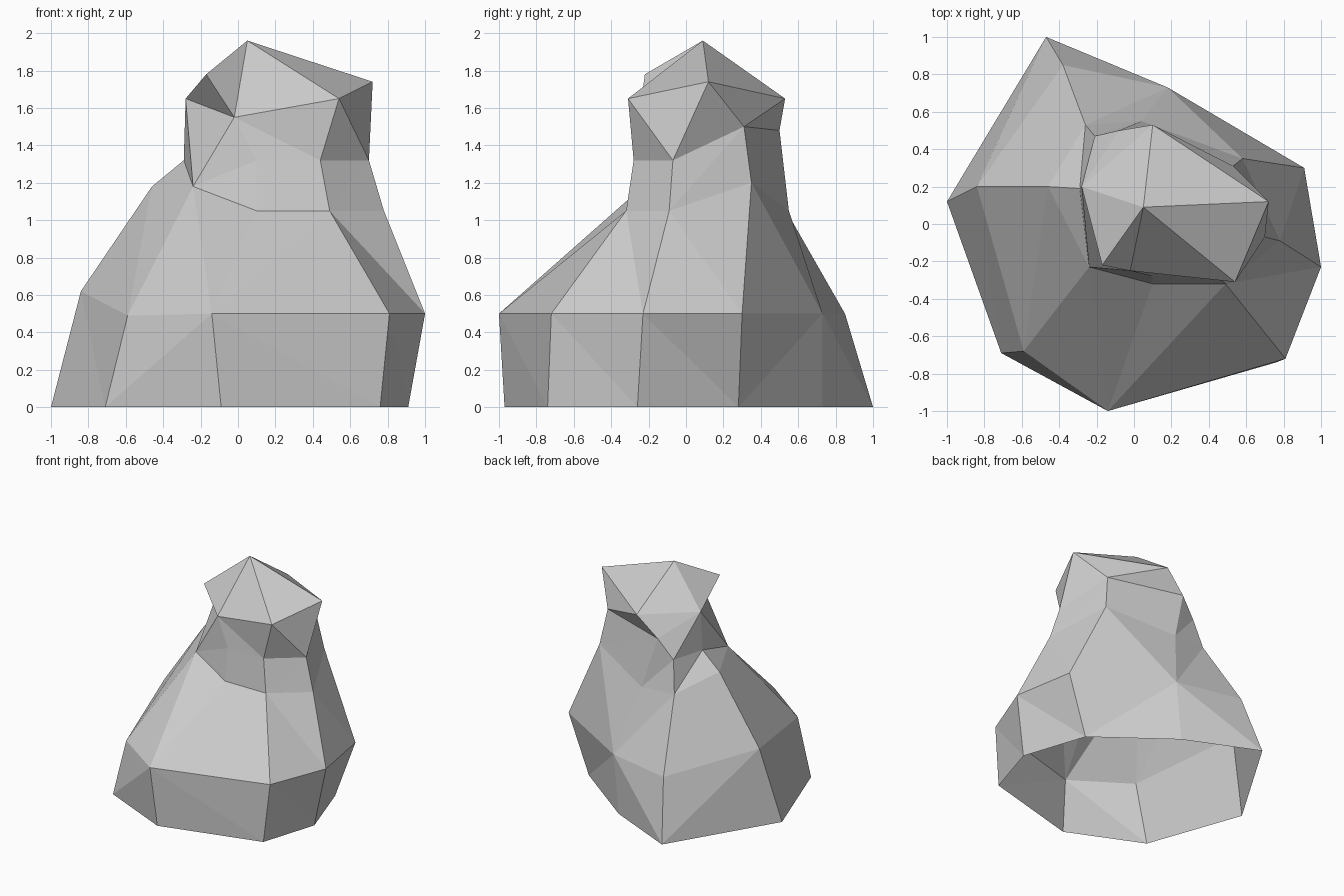
import bpy
import bmesh

default_cube = bpy.data.objects.get("Cube")
if default_cube:
    bpy.data.objects.remove(default_cube, do_unlink=True)


def make_material(name, colour):
    material = bpy.data.materials.new(name)
    material.use_nodes = True
    material.diffuse_color = colour
    material.node_tree.nodes["Principled BSDF"].inputs["Base Color"].default_value = colour
    return material


def add_ring(bm, points):
    return [bm.verts.new(point) for point in points]


def add_face(bm, *corners):
    # Repeated corners collapse, so a quad can taper to a triangle
    unique = list(dict.fromkeys(corners))
    if len(unique) > 2:
        bm.faces.new(unique)


def bridge(bm, lower, upper, diagonals):
    # Each slash tells which way that quad of the band is split
    count = len(lower)
    for i, slash in enumerate(diagonals):
        j = (i + 1) % count
        a, b, c, d = lower[i], lower[j], upper[j], upper[i]
        if slash == "/":
            add_face(bm, a, b, c)
            add_face(bm, a, c, d)
        else:
            add_face(bm, a, b, d)
            add_face(bm, b, c, d)


bm = bmesh.new()

# Open footing on the ground
base = add_ring(bm, [(x, y, 0) for x, y in (
    (-1, .12), (-.71, -.69), (-.09, -.97), (.76, -.74),
    (.91, -.26), (.73, .28), (.13, .73), (-.47, 1))])

# Widest part of the boulder
belly = add_ring(bm, (
    (-.84, .2, .62), (-.59, -.68, .49), (-.14, -1, .5), (.81, -.72, .5),
    (1, -.23, .5), (.91, .3, .5), (.18, .73, .5), (-.38, .85, .5)))

# Shoulder where the slope steepens
shoulder = add_ring(bm, (
    (-.46, .2, 1.18), (-.24, -.23, 1.18), (.1, -.32, 1.05), (.49, -.32, 1.05),
    (.78, -.09, 1.05), (.58, .35, 1.2), (.04, .55, 1.05), (-.26, .53, 1.06)))

# Neck, sharing one corner with the shoulder
neck = add_ring(bm, (
    (-.29, .19, 1.32), (.1, -.28, 1.32), (.44, -.28, 1.32), (.7, -.07, 1.32),
    (.53, .31, 1.5), (-.08, .5, 1.48), (-.21, .47, 1.32)))
neck.insert(1, shoulder[1])

# Crown corners, an overhanging brow and the peak
west, front, east_front, east, back, brow, peak = add_ring(bm, (
    (-.28, .2, 1.65), (-.02, -.25, 1.55), (.54, -.31, 1.65), (.72, .12, 1.74),
    (.1, .53, 1.65), (-.17, -.22, 1.78), (.05, .09, 1.96)))
crown = [west, front, front, east_front, east, east, back, west]

# Walls
bridge(bm, base, belly, "\\/\\\\\\/\\/")
bridge(bm, belly, shoulder, "\\\\/\\\\\\/\\")
bridge(bm, shoulder, neck, "////////")
bridge(bm, neck, crown, "\\/\\\\////")

# Faceted cap and underside of the brow
cap = [west, brow, front, east_front, east, back]
for i, corner in enumerate(cap):
    add_face(bm, corner, cap[(i + 1) % len(cap)], peak)
add_face(bm, west, front, brow)

mesh = bpy.data.meshes.new("boulder")
bm.to_mesh(mesh)
bm.free()
mesh.materials.append(make_material("stone grey", (.6, .6, .6, 1)))
boulder = bpy.data.objects.new("boulder", mesh)
bpy.context.collection.objects.link(boulder)
